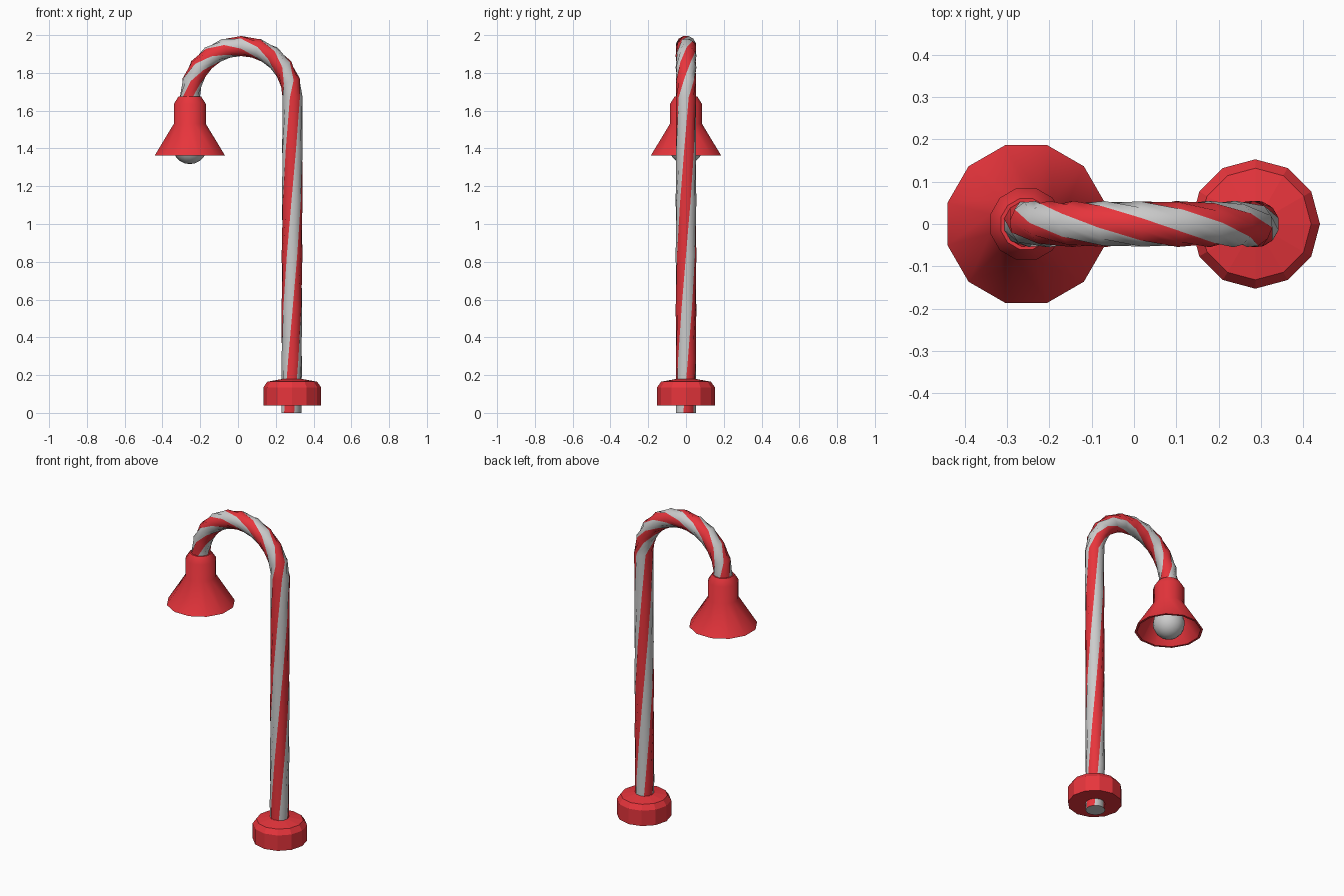
import bpy, bmesh
from math import sin, cos, pi, radians
from mathutils import Vector

if "Cube" in bpy.data.objects:
    bpy.data.objects.remove(bpy.data.objects["Cube"])


def material(name, color):
    m = bpy.data.materials.new(name)
    m.diffuse_color = (*color, 1)
    m.use_nodes = True
    m.node_tree.nodes["Principled BSDF"].inputs["Base Color"].default_value = m.diffuse_color
    return m


RED = material("red", (0.8, 0.035, 0.045))
PALE = material("pale", (0.8, 0.8, 0.8))


def finish(name, bm, mats, smooth=None):
    bmesh.ops.remove_doubles(bm, verts=bm.verts, dist=1e-5)
    bmesh.ops.recalc_face_normals(bm, faces=bm.faces)
    me = bpy.data.meshes.new(name)
    bm.to_mesh(me)
    bm.free()
    for m in mats:
        me.materials.append(m)
    ob = bpy.data.objects.new(name, me)
    bpy.context.collection.objects.link(ob)
    if smooth:
        bpy.ops.object.select_all(action='DESELECT')
        bpy.context.view_layer.objects.active = ob
        ob.select_set(True)
        bpy.ops.object.shade_smooth_by_angle(angle=radians(smooth))
    return ob


def skin(bm, rings, mat_of=lambda j: 0):
    n = len(rings[0])
    for a, b in zip(rings, rings[1:]):
        for j in range(n):
            k = (j + 1) % n
            f = bm.faces.new((a[j], a[k], b[k], b[j]))
            f.material_index = mat_of(j)


def lathe(name, profile, x, sides, phase, smooth=None):
    bm = bmesh.new()
    rings = []
    for r, z in profile:
        angles = [phase + 2 * pi * j / sides for j in range(sides)]
        rings.append([bm.verts.new((x + r * cos(a), r * sin(a), z)) for a in angles])
    skin(bm, rings)
    return finish(name, bm, [RED], smooth)


# Striped cane: straight pole, half-circle hook, short end inside the shade
SIDES, R, BEND, TOP = 12, 0.055, 0.272, 1.67
POLE_STEPS, ARC_STEPS = 6, 10
path = []  # centre, outward direction, twist in degrees
for i in range(POLE_STEPS):
    t = i / POLE_STEPS
    path.append((Vector((0.283 + 0.006 * t, 0, TOP * t)), Vector((1, 0, 0)), 150 * t))
for i in range(ARC_STEPS + 1):
    a = pi * i / ARC_STEPS
    out = Vector((cos(a), 0, sin(a)))
    path.append((Vector((0.017, 0, TOP)) + BEND * out, out, 150 + 360 * i / ARC_STEPS))
path.append((Vector((0.017 - BEND, 0, 1.61)), Vector((-1, 0, 0)), 535))

bm = bmesh.new()
rings = []
for c, out, twist in path:
    ring = []
    for j in range(SIDES):
        a = radians(twist - 135 + 360 * j / SIDES)
        ring.append(bm.verts.new(c + R * (cos(a) * out + sin(a) * Vector((0, 1, 0)))))
    rings.append(ring)
skin(bm, rings, lambda j: (j // 2) % 2)
for ring in (rings[0], rings[-1]):
    bm.faces.new(ring).material_index = 1
finish("striped_cane", bm, [RED, PALE], 50)

# Base collar: faceted ring around the pole
lathe("base_collar",
      [(0.05, 0.045), (0.153, 0.04), (0.153, 0.135), (0.132, 0.165),
       (0.05, 0.18), (0.05, 0.045)], 0.287, 12, 0)

# Lamp shade: hollow bell with a short neck
LAMP_X = -0.255
lathe("lamp_shade",
      [(0, 1.675), (0.062, 1.675), (0.088, 1.635), (0.088, 1.53), (0.193, 1.362),
       (0.18, 1.362), (0.078, 1.52), (0.07, 1.6), (0, 1.6)],
      LAMP_X, 12, radians(15), 35)

# Bulb
bm = bmesh.new()
bmesh.ops.create_uvsphere(bm, u_segments=16, v_segments=10, radius=0.09)
bmesh.ops.translate(bm, verts=bm.verts, vec=(LAMP_X, 0, 1.407))
finish("bulb", bm, [PALE], 60)
